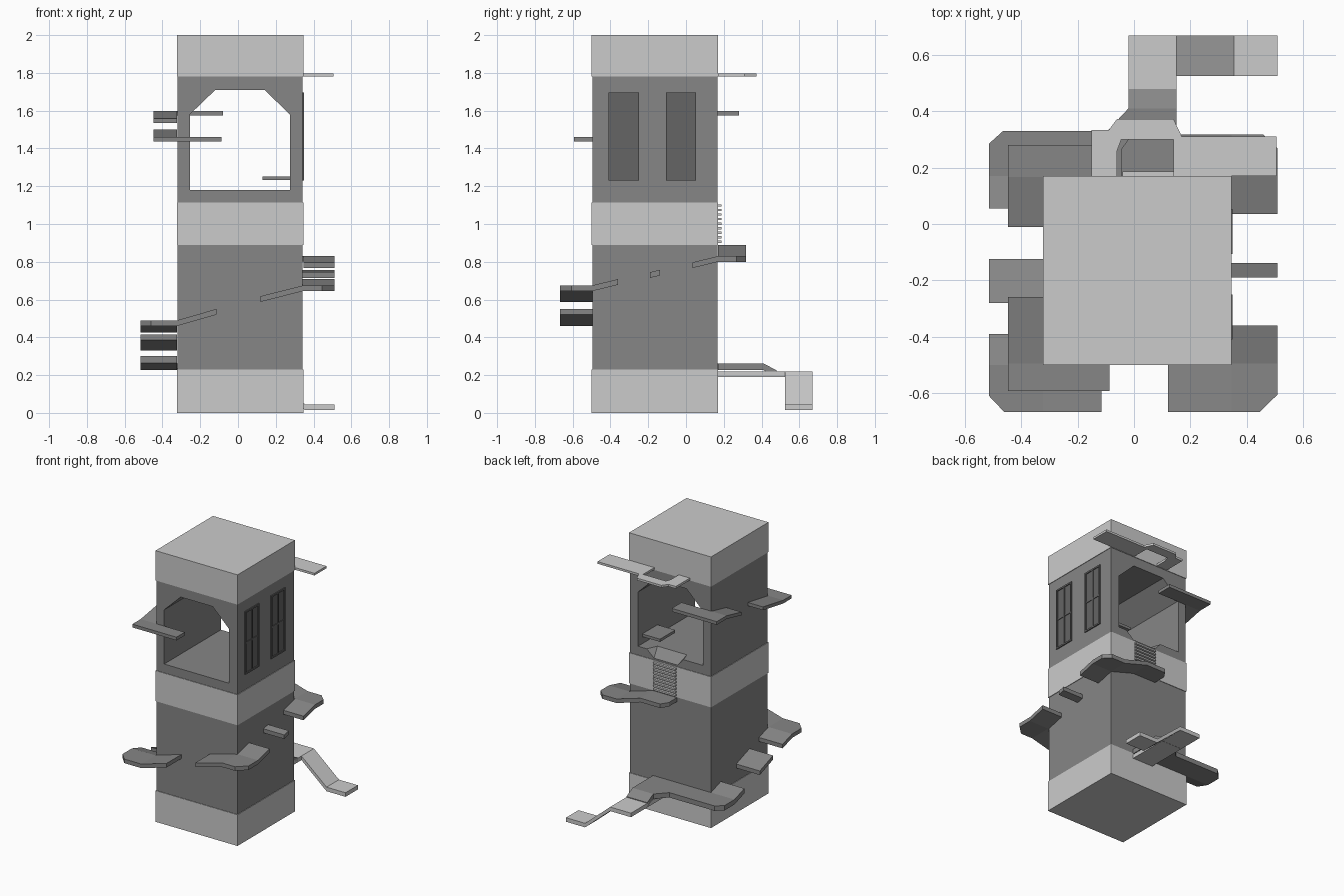
import bpy, bmesh

if "Cube" in bpy.data.objects:
    bpy.data.objects.remove(bpy.data.objects["Cube"])


def material(name, v):
    m = bpy.data.materials.new(name)
    m.diffuse_color = (v, v, v, 1)
    m.use_nodes = True
    m.node_tree.nodes["Principled BSDF"].inputs["Base Color"].default_value = m.diffuse_color
    return m


LIGHT = material("light_grey", 0.8)
DARK = material("dark_grey", 0.24)
PANE = material("pane_grey", 0.13)


def finish(name, bm, mat):
    bmesh.ops.recalc_face_normals(bm, faces=bm.faces)
    me = bpy.data.meshes.new(name)
    bm.to_mesh(me)
    bm.free()
    me.materials.append(mat)
    ob = bpy.data.objects.new(name, me)
    bpy.context.collection.objects.link(ob)
    return ob


def hull(name, pts, mat):
    bm = bmesh.new()
    for p in pts:
        bm.verts.new(p)
    bmesh.ops.convex_hull(bm, input=bm.verts)
    bmesh.ops.dissolve_limit(bm, angle_limit=0.01, verts=bm.verts, edges=bm.edges)
    return finish(name, bm, mat)


def boxes(name, items, mat):
    """Join several boxes, each (x0, x1, y0, y1, z0, z1)."""
    bm = bmesh.new()
    for x0, x1, y0, y1, z0, z1 in items:
        vs = bmesh.ops.create_cube(bm, size=1)["verts"]
        for v in vs:
            v.co.x = x1 if v.co.x > 0 else x0
            v.co.y = y1 if v.co.y > 0 else y0
            v.co.z = z1 if v.co.z > 0 else z0
    return finish(name, bm, mat)


def slab(name, sections, mat, t=0.03):
    """Thick walkway from top-surface sections of (x, y, z) corners."""
    bm = bmesh.new()
    for s in sections:
        bm.faces.new([bm.verts.new(p) for p in s])
    bmesh.ops.remove_doubles(bm, verts=bm.verts, dist=0.0005)
    bmesh.ops.recalc_face_normals(bm, faces=bm.faces)
    r = bmesh.ops.extrude_face_region(bm, geom=bm.faces[:], use_keep_orig=True)
    for v in r["geom"]:
        if isinstance(v, bmesh.types.BMVert):
            v.co.z -= t
    return finish(name, bm, mat)


def rx(x0, x1, y0, y1, za, zb):
    """Quad sloping along x."""
    return [(x0, y0, za), (x1, y0, zb), (x1, y1, zb), (x0, y1, za)]


def ry(x0, x1, y0, y1, za, zb):
    """Quad sloping along y."""
    return [(x0, y0, za), (x1, y0, za), (x1, y1, zb), (x0, y1, zb)]


def corner(pts, z):
    return [(x, y, z) for x, y in pts]


def cut(ob, cutter):
    m = ob.modifiers.new("cut", 'BOOLEAN')
    m.operation, m.solver, m.object = 'DIFFERENCE', 'EXACT', cutter
    cutter.hide_render = True
    bpy.context.view_layer.objects.active = ob
    bpy.ops.object.modifier_apply(modifier=m.name)
    bpy.data.objects.remove(cutter)


L, R, F, B = -0.323, 0.346, -0.5, 0.17
E = 0.004

# Tower bands and shafts
for n, z0, z1 in (("base_band", 0, .23), ("middle_band", .89, 1.115), ("roof_band", 1.78, 2)):
    boxes(n, [(L, R, F, B, z0, z1)], LIGHT)
boxes("lower_shaft", [(L + E, R - E, F + E, B - E, .23, .89)], DARK)
room = boxes("upper_room", [(L + E, R - E, F + E, B - E, 1.115, 1.78)], DARK)

# Tunnel through the room, and ramped notch at the ladder head
arch = [(-.255, 1.18), (.275, 1.18), (.275, 1.58), (.14, 1.71), (-.12, 1.71), (-.255, 1.58)]
cut(room, hull("tunnel_cutter", [(x, y, z) for y in (-.7, .4) for x, z in arch], DARK))
cut(room, hull("notch_cutter",
               [(x, y, z) for z in (1.18, 1.2) for x, y in ((.21, .18), (-.1, .18), (-.07, .09), (.17, .09))]
               + [(.14, .18, 1.117), (-.045, .18, 1.117)], DARK))

# Windows on the right wall
for i, y in enumerate((-.41, -.107)):
    y1, z0, z1, w = y + .16, 1.23, 1.695, .012
    ym, zm = y + .08, 1.46
    boxes(f"window_frame_{i}", [
        (.34, .35, y, y + w, z0, z1), (.34, .35, y1 - w, y1, z0, z1),
        (.34, .35, y + w, y1 - w, z0, z0 + w), (.34, .35, y + w, y1 - w, z1 - w, z1),
        (.34, .349, ym - .006, ym + .006, z0 + w, z1 - w),
        (.34, .348, y + w, y1 - w, zm - .006, zm + .006)], PANE)
    boxes(f"window_pane_{i}", [(.335, .3435, y + w, y1 - w, z0 + w, z1 - w)], PANE)

# Ground ramp and entry landing
slab("entry_ramp", [
    rx(.355, .51, .525, .67, .045, .045),
    rx(.15, .355, .525, .67, .22, .045),
    rx(-.02, .15, .525, .67, .22, .22),
    rx(-.02, .15, B, .525, .22, .22)], LIGHT)

# Back lower walkway turning up the left side
slab("back_lower_walkway", [
    ry(-.02, .15, .41, .48, .262, .225),
    corner([(L, B), (.15, B), (.15, .41), (-.02, .41), (-.095, .33), (L, .33)], .262),
    corner([(L, B), (L, .33), (-.465, .33), (-.515, .285), (-.515, B)], .262),
    ry(-.515, L, .055, B, .30, .262)], DARK, .036)

# Left side step
slab("left_step", [ry(-.515, L, -.28, -.125, .415, .36)], DARK)

# Front left corner walkway
slab("front_left_walkway", [
    ry(-.515, L, F, -.39, .49, .455),
    corner([(L, F), (-.515, F), (-.515, -.61), (-.46, -.668), (L, -.668)], .49),
    rx(L, -.115, -.668, F + E, .49, .55)], DARK)

# Front right corner walkway
slab("front_right_walkway", [
    rx(.12, R, -.668, F + E, .618, .675),
    corner([(R, F + E), (R, -.668), (.445, -.668), (.51, -.605), (.51, F + E)], .675),
    ry(R - E, .51, F + E, -.36, .675, .708)], DARK)

# Right side step
slab("right_step", [ry(R - E, .51, -.19, -.138, .745, .757)], DARK)

# Back right corner walkway leading to the ladder
slab("back_middle_walkway", [
    ry(R, .51, .035, B, .797, .83),
    corner([(R, B), (.51, B), (.51, .268), (.46, .317), (R, .317)], .83),
    rx(.15, R, B, .317, .888, .83),
    corner([(.15, B), (.15, .317), (-.01, .317), (-.045, .265), (-.045, B)], .888)], DARK)

# Ladder
boxes("ladder_rungs", [(-.04, .14, B - .004, .187, .9 + .024 * i, .912 + .024 * i)
                       for i in range(9)], LIGHT)

# Plate inside the room
boxes("inner_shelf", [(.13, .278, -.06, .117, 1.232, 1.252)], DARK)

# Upper left walkways
slab("upper_front_walkway", [
    rx(L, -.087, -.593, F + E, 1.46, 1.46),
    rx(-.447, L, -.593, F + E, 1.46, 1.46),
    ry(-.447, L, F + E, -.26, 1.46, 1.5)], DARK, .024)
slab("upper_back_walkway", [
    ry(-.447, L, -.01, B - E, 1.558, 1.598),
    rx(-.447, L, B - E, .28, 1.598, 1.598),
    rx(L, -.08, B - E, .28, 1.598, 1.598)], DARK, .024)

# Eaves balcony looping around an opening above the ladder
slab("top_balcony", [corner([
    (-.15, B), (-.06, B), (-.06, .26), (-.045, .3), (.14, .3), (.14, B), (.505, B),
    (.505, .31), (.17, .31), (.14, .373), (-.06, .373), (-.09, .333), (-.15, .333)], 1.798)],
    LIGHT, .016)
